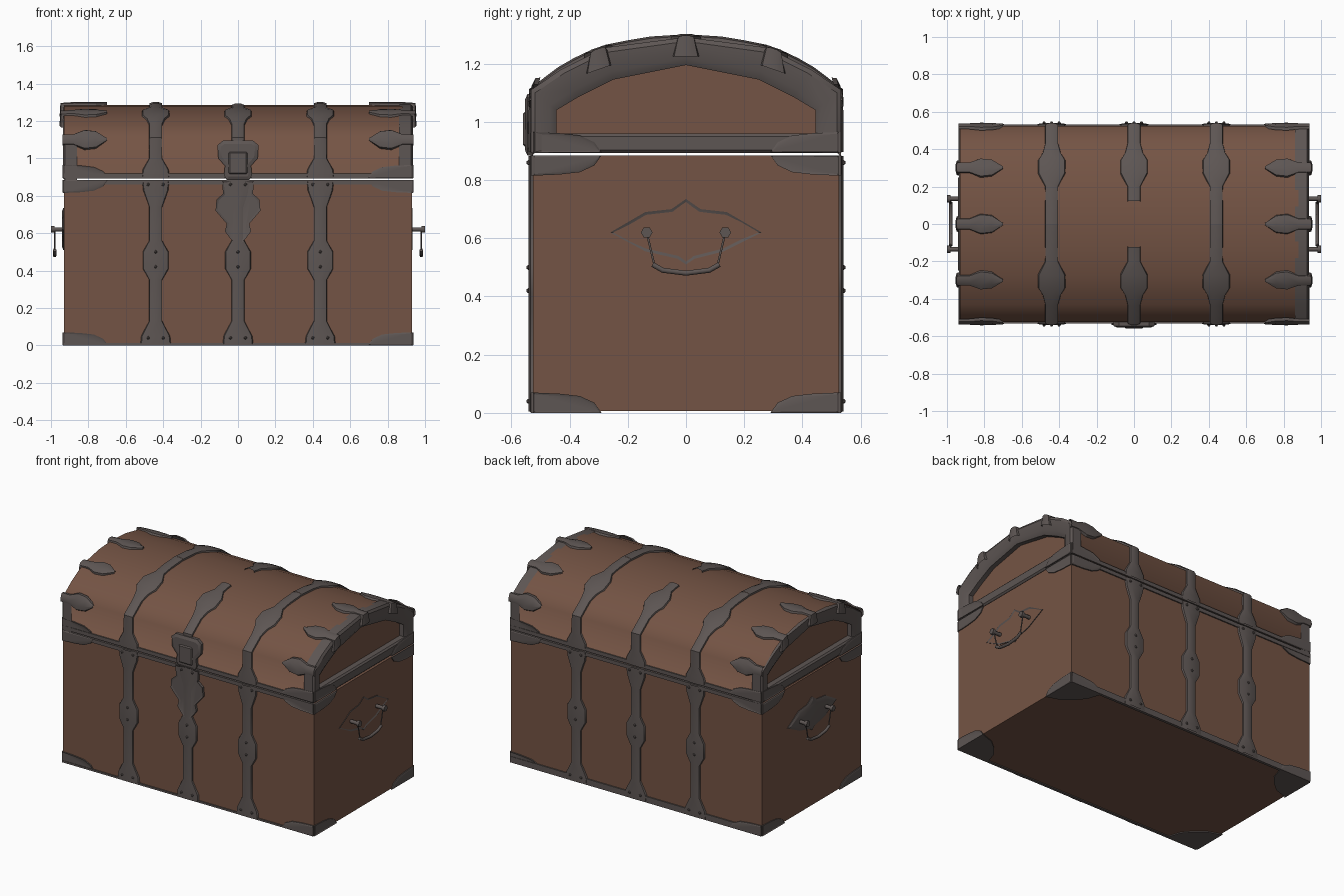
import bpy, bmesh
from mathutils import Vector as V

old = bpy.data.objects.get("Cube")
if old:
    bpy.data.objects.remove(old, do_unlink=True)


def material(name, rgb):
    m = bpy.data.materials.new(name)
    m.use_nodes = True
    m.diffuse_color = (*rgb, 1)
    m.node_tree.nodes["Principled BSDF"].inputs["Base Color"].default_value = (*rgb, 1)
    return m


wood = material("brown wood", (0.175, 0.088, 0.058))
metal = material("dark iron", (0.11, 0.092, 0.087))
X, Y, Z = V((1, 0, 0)), V((0, 1, 0)), V((0, 0, 1))
MID = V((0, 0, 0.6))


def finish(bm, name, mat, angle=0.6):
    me = bpy.data.meshes.new(name)
    bm.to_mesh(me)
    bm.free()
    me.materials.append(mat)
    ob = bpy.data.objects.new(name, me)
    bpy.context.collection.objects.link(ob)
    bpy.ops.object.select_all(action="DESELECT")
    ob.select_set(True)
    bpy.context.view_layer.objects.active = ob
    bpy.ops.object.shade_smooth_by_angle(angle=angle)
    return ob


def box(name, lo, hi, mat, bevel=0.0):
    lo, hi = V(lo), V(hi)
    bm = bmesh.new()
    bmesh.ops.create_cube(bm, size=1)
    for v in bm.verts:
        v.co = (lo + hi) / 2 + v.co * (hi - lo)
    if bevel:
        bmesh.ops.bevel(bm, geom=bm.edges[:], offset=bevel, segments=1, affect="EDGES")
    return finish(bm, name, mat, 0.3)


def loft(name, rows, mat, outward=True, angle=0.6, close=False):
    """Skin a grid of points; open sheets are turned away from the chest middle."""
    bm = bmesh.new()
    grid = [[bm.verts.new(p) for p in row] for row in rows]
    for a, b in zip(grid, grid[1:]):
        n = len(a)
        for i in range(n if close else n - 1):
            j = (i + 1) % n
            bm.faces.new((a[i], a[j], b[j], b[i]))
    bm.normal_update()
    if outward:
        for f in bm.faces:
            if f.normal.dot(f.calc_center_median() - MID) < 0:
                f.normal_flip()
    return finish(bm, name, mat, angle)


def ribbon(name, stations, across, lift=0.016):
    """Raised iron strap: stations are (point, half width)."""
    rows = []
    for i, (p, w) in enumerate(stations):
        a = stations[max(i - 1, 0)][0]
        b = stations[min(i + 1, len(stations) - 1)][0]
        n = (b - a).cross(across).normalized()
        if n.dot(p - MID) < 0:
            n = -n
        rows.append([p + across * w * s + n * h for s, h in
                     ((-1, -0.006), (-0.9, lift * 0.6), (-0.4, lift), (0.4, lift), (0.9, lift * 0.6), (1, -0.006))])
    return loft(name, rows, metal)


def plate(name, outline, origin, u, v, n, thick, bevel=0.0):
    bm = bmesh.new()
    f = bm.faces.new([bm.verts.new(origin + u * a + v * b) for a, b in outline])
    top = bmesh.ops.extrude_face_region(bm, geom=[f])["geom"]
    bmesh.ops.translate(bm, vec=n * thick, verts=[g for g in top if isinstance(g, bmesh.types.BMVert)])
    if bevel:
        cap = [g for g in top if isinstance(g, bmesh.types.BMFace)]
        bmesh.ops.inset_region(bm, faces=cap, thickness=bevel, depth=bevel * 0.4)
    bmesh.ops.recalc_face_normals(bm, faces=bm.faces[:])
    return finish(bm, name, metal, 0.4)


def mirrored(half):
    return half + [(-y, z) for y, z in half[-2::-1]]


# Wooden body and domed lid
box("chest_body", (-0.93, -0.525, 0.006), (0.93, 0.525, 0.885), wood)
dome = [(-0.525, 0.893), (-0.525, 1.105), (-0.43, 1.175), (-0.36, 1.215), (-0.28, 1.248), (-0.14, 1.276), (0, 1.285)]
skin = mirrored(dome)


def lid_z(y):
    y = -abs(y)
    for (a, za), (b, zb) in zip(dome[1:], dome[2:]):
        if a <= y <= b:
            return za + (zb - za) * (y - a) / (b - a)
    return dome[1][1]


loft("lid_shell", [[V((x, y, z)) for y, z in skin] for x in (-0.93, 0.88)], wood, angle=3.2, close=True)

# Arched iron rims and recessed wooden end panels
outer = mirrored([(-0.532, 0.893), (-0.532, 1.11), (-0.43, 1.18), (-0.28, 1.255), (0, 1.291)])
inner = mirrored([(-0.445, 0.893), (-0.445, 1.04), (-0.37, 1.085), (-0.25, 1.145), (0, 1.195)])
for side, s in (("left", 1), ("right", -1)):
    def ring(x, t, drop=0.0):
        return [V((s * x, a + (c - a) * t, b + (d - b) * t - drop)) for (a, b), (c, d) in zip(outer, inner)]
    drop = 0 if s > 0 else 0.012
    loft(side + "_lid_rim", [ring(0.86, 0, drop), ring(0.925, 0, drop), ring(0.935, 0.15), ring(0.93, 0.75),
                             ring(0.915, 1), ring(0.87, 1)], metal, outward=False)
    ob = bpy.data.objects[side + "_lid_rim"]
    if ob.data.polygons[0].normal.y > 0:
        ob.data.flip_normals()
    bm = bmesh.new()
    f = bm.faces.new([bm.verts.new(V((s * 0.885, y, z))) for y, z in inner])
    f.normal_update()
    if f.normal.x * s < 0:
        f.normal_flip()
    finish(bm, side + "_lid_panel", wood)
    xs = sorted((s * 0.87, s * 0.932))
    box(side + "_lid_rail", (xs[0], -0.53, 0.893), (xs[1], 0.53, 0.96), metal, 0.01)

# Long straps over front, back and lid
body_run = [(0.004, 0.085), (0.05, 0.08), (0.13, 0.036), (0.35, 0.036), (0.41, 0.072), (0.5, 0.072),
            (0.56, 0.036), (0.74, 0.036), (0.83, 0.07), (0.882, 0.075)]
lid_low = [(0.896, 0.078), (0.94, 0.072), (1.0, 0.036)]
lid_top = [(0.525, 0.036), (0.43, 0.036), (0.38, 0.05), (0.34, 0.076), (0.27, 0.076), (0.2, 0.036), (0.12, 0.036)]
for sy, face in ((-1, "front"), (1, "back")):
    for x, place in ((-0.44, "right"), (0, "middle"), (0.44, "left")):
        tag = f"{face}_{place}_"
        ribbon(tag + "body_strap", [(V((x, sy * 0.525, z)), w) for z, w in body_run], X)
        run = [(V((x, sy * 0.525, z)), w) for z, w in lid_low]
        run += [(V((x, sy * y, lid_z(y))), w) for y, w in lid_top + ([(0, 0.036)] if x else [])]
        ribbon(tag + "lid_strap", run, X)
        # Rivets
        for i, (dx, z) in enumerate([(-0.04, 0.04), (0.04, 0.04), (0, 0.42), (0, 0.5), (-0.04, 0.86), (0.04, 0.86)]):
            bm = bmesh.new()
            bmesh.ops.create_icosphere(bm, subdivisions=1, radius=0.009)
            bmesh.ops.translate(bm, vec=(x + dx, sy * 0.541, z), verts=bm.verts)
            finish(bm, f"{tag}rivet_{i}", metal)
    # Edge strips along the seam and floor
    floor_z = 0.012 if sy < 0 else 0.04
    for part, a, b in (("body_edge", 0.86, 0.885), ("lid_edge", 0.893, 0.918), ("floor_edge", 0.0, floor_z)):
        ys = sorted((sy * 0.515, sy * 0.533))
        box(f"{face}_{part}", (-0.93, ys[0], a), (0.93, ys[1], b), metal)

# Corner guards and pointed claws on the lid
guard = [(0, 0), (0, 0.07), (0.09, 0.066), (0.16, 0.058), (0.21, 0.035), (0.235, 0)]
foot = [(0, 0), (0.23, 0), (0.2, 0.09), (0.15, 0.15), (0.09, 0.2), (0, 0.23)]
claw = [(0.938, -0.06, 0.045), (0.938, 0, 0.03), (0.88, 0, 0.03), (0.82, 0, 0.055), (0.76, 0, 0.048), (0.7, 0, 0.006)]
for sx, a in ((1, "left"), (-1, "right")):
    for sy, b in ((-1, "front"), (1, "back")):
        for z, up, c in ((0, 1, "floor"), (0.885, -1, "body_top"), (0.895, 1, "lid")):
            o = V((sx * 0.93, sy * 0.525, z))
            plate(f"{a}_{b}_{c}_guard", guard, o, -sx * X, up * Z, sy * Y, 0.008, 0.008)
            plate(f"{a}_{b}_{c}_end_guard", guard, o, -sy * Y, up * Z, sx * X, 0.006, 0.008)
        plate(f"{a}_{b}_foot", foot, V((sx * 0.93, sy * 0.525, 0)), -sx * X, -sy * Y, Z, 0.01)
        ribbon(f"{a}_{b}_low_claw", [(V((sx * x, sy * 0.52, 1.1)), w) for x, d, w in claw[1:]],
               V((0, -0.25 * sy, 0.97)))
    for y in (-0.3, 0, 0.3):
        slope = V((0, 0.1, lid_z(y + 0.05) - lid_z(y - 0.05))).normalized()
        ribbon(f"{a}_claw_{y}", [(V((sx * x, y, lid_z(y) + d)), w) for x, d, w in claw], slope)

# Lock plate and hasp
lock_half = [(0.085, 0.88), (0.08, 0.81), (0.115, 0.78), (0.12, 0.72), (0.06, 0.65), (0.07, 0.61), (0.04, 0.57)]
lock = lock_half + [(0, 0.53)] + [(-x, z) for x, z in lock_half[::-1]]
plate("lock_plate", lock, V((0, -0.525, 0)), X, Z, -Y, 0.016, 0.012)
hasp_half = [(0.06, 0.885), (0.075, 0.91), (0.07, 0.96), (0.105, 1.0), (0.11, 1.07), (0.08, 1.095)]
hasp = hasp_half + [(-x, z) for x, z in hasp_half[::-1]]
plate("lock_hasp", hasp, V((0, -0.525, 0)), X, Z, -Y, 0.02, 0.02)
box("hasp_block", (-0.055, -0.56, 0.91), (0.055, -0.53, 1.04), metal, 0.012)


# End handles
def rod(name, pts, radius):
    cu = bpy.data.curves.new(name, "CURVE")
    cu.dimensions = "3D"
    cu.bevel_depth, cu.bevel_resolution, cu.use_fill_caps = radius, 1, True
    sp = cu.splines.new("POLY")
    sp.points.add(len(pts) - 1)
    for q, p in zip(sp.points, pts):
        q.co = (*p, 1)
    cu.materials.append(metal)
    bpy.context.collection.objects.link(bpy.data.objects.new(name, cu))


shield_top = [(-0.26, 0), (-0.14, 0.07), (-0.05, 0.08), (0, 0.115), (0.05, 0.08), (0.14, 0.07), (0.26, 0)]
shield = shield_top + [(0.13, -0.065), (0.03, -0.09), (0, -0.11), (-0.03, -0.09), (-0.14, -0.065)]
for s, side in ((1, "left"), (-1, "right")):
    plate(side + "_handle_plate", shield, V((s * 0.928, 0, 0.62)), Y, Z, s * X, 0.006, 0.02)
    for y in (-0.135, 0.135):
        rod(f"{side}_handle_post_{y}", [(s * 0.93, y, 0.62), (s * 0.995, y, 0.62)], 0.012)
        rod(f"{side}_handle_knob_{y}", [(s * 0.982, y, 0.62), (s * 1.0, y, 0.62)], 0.02)
        rod(f"{side}_handle_link_{y}", [(s * 0.98, y, 0.62), (s * 0.98, y * 0.8, 0.505)], 0.004)
    rod(side + "_handle_bar", [(s * 0.98, y, z) for y, z in
                               ((-0.115, 0.51), (-0.08, 0.49), (0, 0.48), (0.08, 0.49), (0.115, 0.51))], 0.01)
